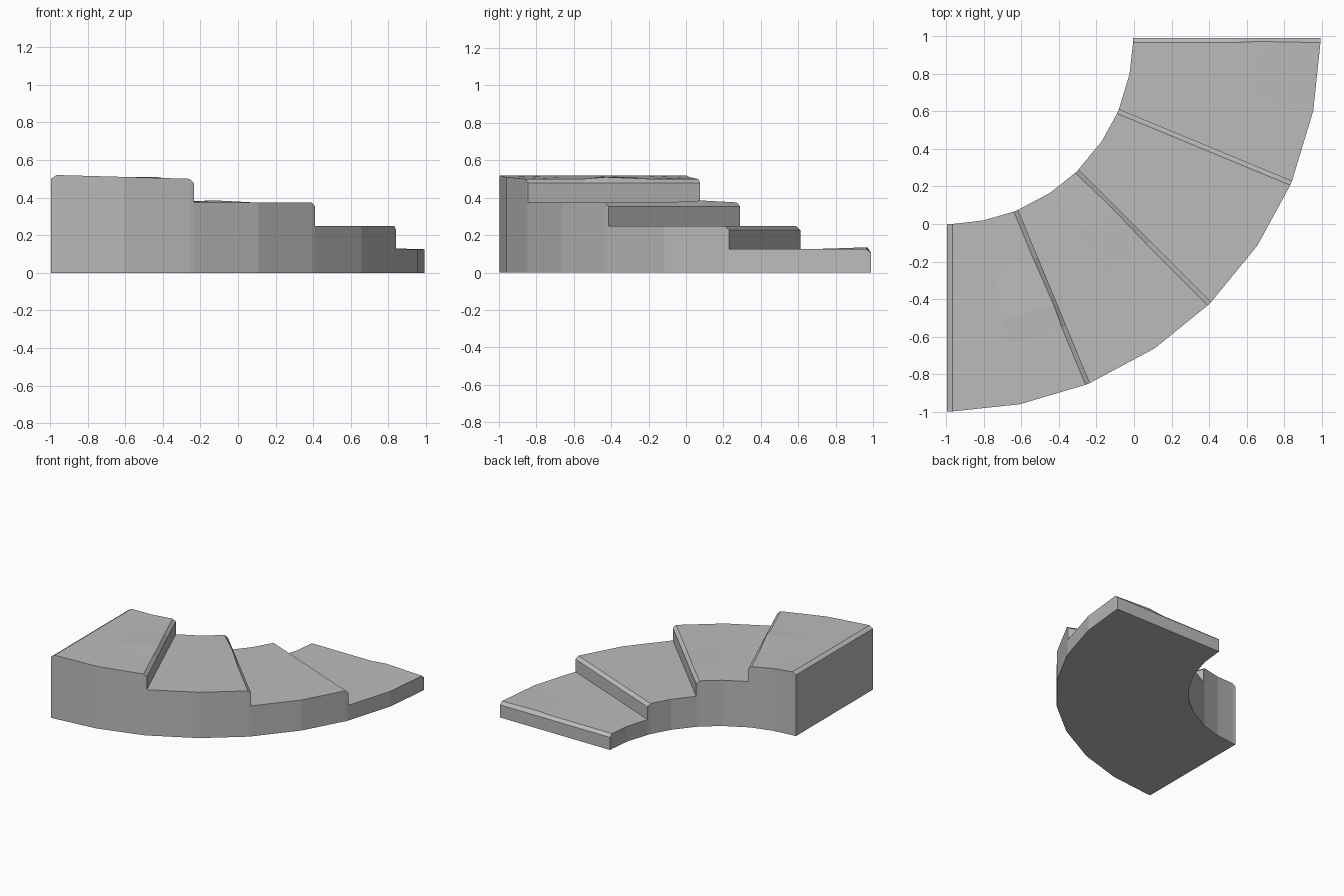
import bpy
import bmesh
from math import sin, cos, radians
from mathutils import Vector

cube = bpy.data.objects.get("Cube")
if cube:
    bpy.data.objects.remove(cube)

# Quarter-turn stair around a pivot, highest step first
PIVOT = Vector((-0.995, 0.99, 0))
INNER, OUTER = 0.99, 1.987
STEPS, RISE = 4, 0.125
TURN = 90 / STEPS
NOSE = 0.025                                   # chamfer on each step edge
SPLITS = (0, 0.27, 0.54, 0.67, 1)              # fractions across the tread
CHIPS = {0: 2, 1: 1, 3: 3}                     # step -> split with a worn bump

stone = bpy.data.materials.new("grey_stone")
stone.use_nodes = True
GREY = (0.5, 0.5, 0.5, 1)
stone.diffuse_color = GREY
stone.node_tree.nodes["Principled BSDF"].inputs["Base Color"].default_value = GREY

bm = bmesh.new()
cache = {}


def vert(p):
    key = tuple(round(c, 4) for c in p)
    if key not in cache:
        cache[key] = bm.verts.new(p)
    return cache[key]


def face(points):
    verts = list(dict.fromkeys(vert(p) for p in points))
    if len(verts) > 2 and not bm.faces.get(verts):
        bm.faces.new(verts)


def station(angle, z, shift=0, chip=None):
    """Row of points across the stair at an angle, shifted along the walk."""
    a = radians(angle)
    out, along = Vector((sin(a), -cos(a), 0)), Vector((cos(a), sin(a), 0))
    row = []
    for i, t in enumerate(SPLITS):
        p = PIVOT + out * (INNER + t * (OUTER - INNER)) + along * shift
        p.z = z
        if i == chip:
            p += along * 0.006 + Vector((0, 0, 0.01))
        row.append(p)
    return row


def ground(p):
    return Vector((p.x, p.y, 0))


# Walking profile: tread, worn nose, then riser down to the next tread
rows = [station(0, STEPS * RISE), station(0, STEPS * RISE + 0.02, 0.03)]
risers = set()
for s in range(STEPS):
    z = (STEPS - s) * RISE
    end = (s + 1) * TURN
    rows.append(station(end - TURN / 2, z + (0.01 if s == 0 else 0)))
    rows.append(station(end, z, -NOSE, CHIPS.get(s)))
    rows.append(station(end, z - 0.022))
    risers.add(len(rows) - 1)
    rows.append(station(end, z - RISE))

# Treads, risers, curved side walls and underside
for i in range(len(rows) - 1):
    a, b = rows[i], rows[i + 1]
    for j in range(len(SPLITS) - 1):
        face((a[j], a[j + 1], b[j + 1], b[j]))
    if i in risers:
        continue
    for side in (0, -1):
        wall = [ground(a[side]), a[side], b[side]]
        if i + 1 in risers:
            wall.append(rows[i + 2][side])
        face(wall + [ground(b[side])])
    face([ground(p) for p in (a[0], b[0], b[-1], a[-1])])

# Tall back wall
face(rows[0] + [ground(rows[0][-1]), ground(rows[0][0])])

bmesh.ops.recalc_face_normals(bm, faces=bm.faces)
mesh = bpy.data.meshes.new("curved_stair")
bm.to_mesh(mesh)
bm.free()
mesh.materials.append(stone)
stair = bpy.data.objects.new("curved_stair", mesh)
bpy.context.collection.objects.link(stair)
